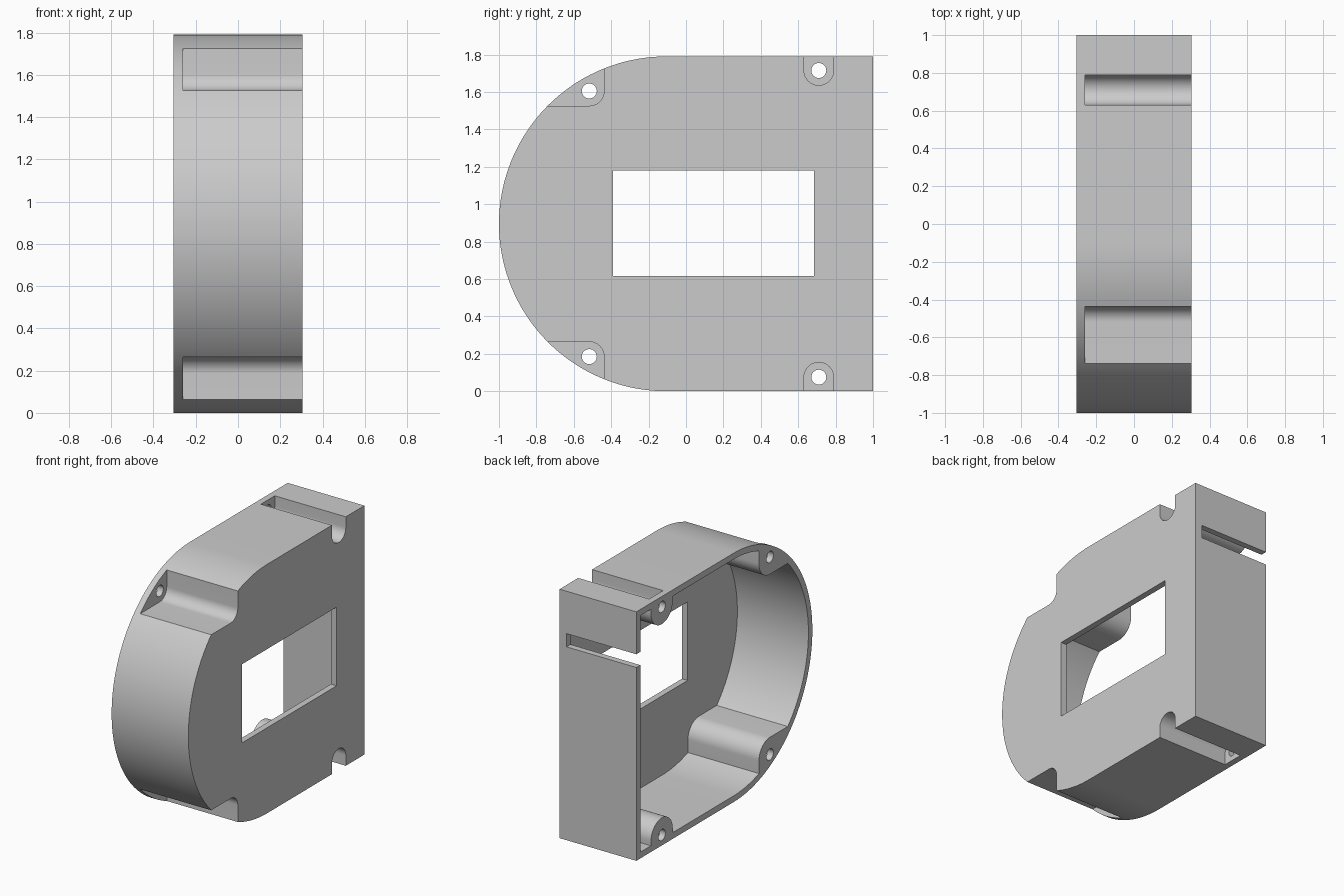
import bpy, bmesh, math

cube = bpy.data.objects.get("Cube")
if cube:
    bpy.data.objects.remove(cube, do_unlink=True)

HALF_X, H, R, WALL = 0.305, 1.79, 0.895, 0.045
MID = H / 2
FLOOR_X = -HALF_X + WALL            # floor of the screw pockets
PLATE_X = HALF_X - WALL             # inside of the face plate
FRONT_SCREW, REAR_SCREW = (-0.517, 1.605), (0.71, 1.715)
POCKET_R, HOLE_R = 0.079, 0.04

grey = bpy.data.materials.new("light grey plastic")
grey.use_nodes = True
colour = (0.6, 0.6, 0.6, 1)
grey.diffuse_color = colour
grey.node_tree.nodes["Principled BSDF"].inputs["Base Color"].default_value = colour


def arc(cy, cz, r, a0, a1, n):
    """Points on an arc in the y-z plane, angles in degrees."""
    step = math.radians(a1 - a0) / n
    return [(cy + r * math.cos(math.radians(a0) + step * i),
             cz + r * math.sin(math.radians(a0) + step * i)) for i in range(n + 1)]


def prism(name, profile, x0, x1):
    """Extrude a y-z profile along x."""
    bm = bmesh.new()
    face = bm.faces.new([bm.verts.new((x0, y, z)) for y, z in profile])
    new = bmesh.ops.extrude_face_region(bm, geom=[face])["geom"]
    bmesh.ops.translate(bm, vec=(x1 - x0, 0, 0),
                        verts=[v for v in new if isinstance(v, bmesh.types.BMVert)])
    bmesh.ops.recalc_face_normals(bm, faces=bm.faces)
    mesh = bpy.data.meshes.new(name)
    bm.to_mesh(mesh)
    bm.free()
    mesh.materials.append(grey)
    obj = bpy.data.objects.new(name, mesh)
    bpy.context.collection.objects.link(obj)
    return obj


def cut(target, cutter):
    """Subtract the cutter from the target and discard it."""
    mod = target.modifiers.new("cut", "BOOLEAN")
    mod.operation, mod.solver, mod.object = "DIFFERENCE", "EXACT", cutter
    bpy.context.view_layer.objects.active = target
    bpy.ops.object.modifier_apply(modifier=mod.name)
    bpy.data.objects.remove(cutter, do_unlink=True)


def d_shape(inset):
    """Straight back with a half-round front."""
    return (arc(R - 1, MID, R - inset, 90, 270, 72)
            + [(1 - inset, inset), (1 - inset, H - inset)])


def rect(y0, y1, z0, z1):
    return [(y0, z0), (y1, z0), (y1, z1), (y0, z1)]


def screw_profiles(r):
    """Outlines of the four screw recesses, mirrored top to bottom."""
    (fy, fz), (ry, rz) = FRONT_SCREW, REAR_SCREW
    front = arc(fy, fz, r, -90, 0, 14) + [(fy + r, 2.1), (-1.2, 2.1), (-1.2, fz - r)]
    rear = arc(ry, rz, r, 180, 360, 28) + [(ry + r, 2.1), (ry - r, 2.1)]
    for p in (front, rear):
        yield p
        yield [(y, H - z) for y, z in p]


# Outer shell, hollowed from the open side but leaving the screw bosses
housing = prism("housing", d_shape(0), -HALF_X, HALF_X)
cavity = prism("cavity_cutter", d_shape(WALL), -0.5, PLATE_X)
for p in screw_profiles(POCKET_R + WALL):
    cut(cavity, prism("boss_cutter", p, -0.7, 0.7))
cut(housing, cavity)

# Screw pockets open to the plate side
for p in screw_profiles(POCKET_R):
    cut(housing, prism("pocket_cutter", p, FLOOR_X, 0.5))

# Screw holes through the pocket floors
for y, z in (FRONT_SCREW, REAR_SCREW):
    for zz in (z, H - z):
        hole = arc(y, zz, HOLE_R, 0, 360, 32)[:-1]
        cut(housing, prism("hole_cutter", hole, -0.5, -0.1))

# Window in the face plate and cable slot in the back wall
cut(housing, prism("window_cutter", rect(-0.39, 0.685, 0.615, 1.18), 0.1, 0.5))
cut(housing, prism("slot_cutter", rect(0.9, 1.1, 1.39, 1.485), -0.5, 0.25))

# Smooth curved walls, crisp edges
bpy.ops.object.select_all(action="DESELECT")
housing.select_set(True)
bpy.context.view_layer.objects.active = housing
bpy.ops.object.shade_smooth_by_angle(angle=math.radians(30))
